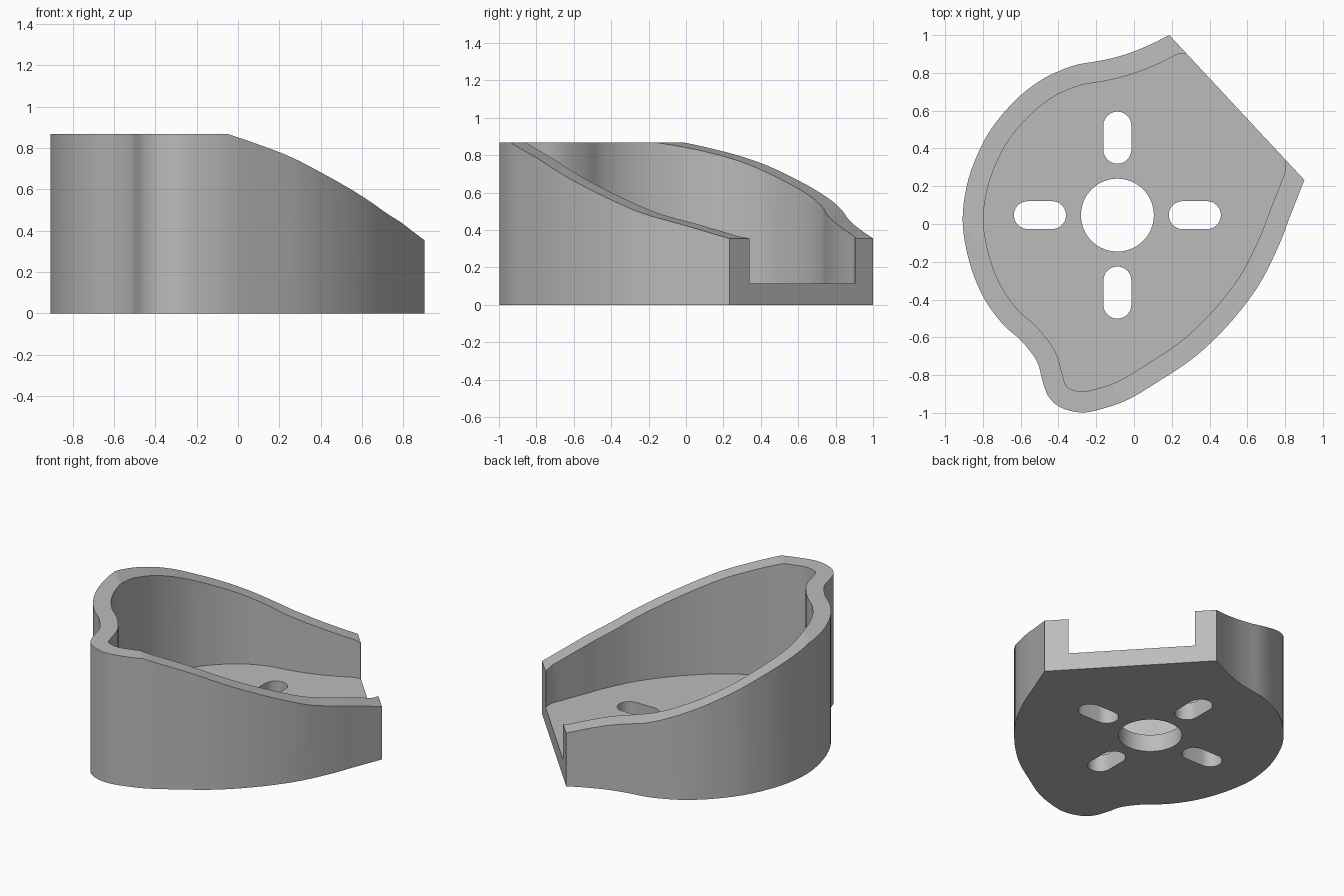
import bpy, bmesh, math
from mathutils import Vector

if "Cube" in bpy.data.objects:
    bpy.data.objects.remove(bpy.data.objects["Cube"])

WALL, FLOOR, HEIGHT = 0.11, 0.115, 0.867
CENTRE = Vector((-0.088, 0.047))
OPEN_DIR = Vector((0.735, 0.678))      # direction the open side faces
SIDE_DIR = Vector((0.678, -0.735))     # direction along the open side

# Outline of the cup, from one end of the open side round to the other
OUTLINE = [(.187, 1), (.08, .947), (-.05, .896), (-.18, .864), (-.29, .846),
           (-.385, .815), (-.5, .757), (-.63, .653), (-.765, .49), (-.86, .29),
           (-.902, .106), (-.902, -.053), (-.86, -.24), (-.79, -.4),
           (-.695, -.53), (-.595, -.62), (-.515, -.725), (-.487, -.82),
           (-.455, -.91), (-.39, -.97), (-.278, -.998), (-.156, -.975),
           (-.024, -.926), (.135, -.83), (.294, -.725), (.426, -.61),
           (.558, -.465), (.675, -.3), (.77, -.106), (.823, .032), (.902, .233)]
# Height of the rim against distance along OPEN_DIR
RIM = [(-.67, .867), (-.37, .774), (-.13, .68), (.18, .56), (.37, .488),
       (.56, .434), (.818, .355)]


def smooth_path(points, steps=4):
    """Catmull-Rom curve through the points."""
    p = [Vector(q) for q in points]
    p = [2 * p[0] - p[1]] + p + [2 * p[-1] - p[-2]]
    path = []
    for a, b, c, d in zip(p, p[1:], p[2:], p[3:]):
        for i in range(steps):
            t = i / steps
            path.append(0.5 * (2 * b + (c - a) * t + (2 * a - 5 * b + 4 * c - d) * t**2
                               + (3 * b - a - 3 * c + d) * t**3))
    return path + [p[-2]]


def inset_path(path, dist):
    """Parallel curve on the inner side, without folded points."""
    result = []
    for i, p in enumerate(path):
        t = (path[min(i + 1, len(path) - 1)] - path[max(i - 1, 0)]).normalized()
        q = p + dist * Vector((-t.y, t.x))
        if min((q - o).length for o in path) > dist * 0.97:
            result.append(q)
    return result


def prism(name, corners, direction):
    """Solid made by sweeping a flat polygon along a direction."""
    bm = bmesh.new()
    face = bm.faces.new([bm.verts.new(c) for c in corners])
    swept = bmesh.ops.extrude_face_region(bm, geom=[face])["geom"]
    bmesh.ops.translate(bm, vec=direction,
                        verts=[v for v in swept if isinstance(v, bmesh.types.BMVert)])
    bmesh.ops.recalc_face_normals(bm, faces=bm.faces)
    mesh = bpy.data.meshes.new(name)
    bm.to_mesh(mesh)
    bm.free()
    obj = bpy.data.objects.new(name, mesh)
    bpy.context.collection.objects.link(obj)
    return obj


def upright(name, path, z0, z1):
    return prism(name, [(p.x, p.y, z0) for p in path], Vector((0, 0, z1 - z0)))


def slot_path(centre, angle, radius, half, n=16):
    """Round-ended slot; a half length of zero gives a circle."""
    u = Vector((math.cos(angle), math.sin(angle)))
    w = Vector((-u.y, u.x))
    path = []
    for side in (1, -1):
        for i in range(n + (half > 0)):
            a = -math.pi / 2 + math.pi * i / n
            path.append(centre + side * (u * (half + radius * math.cos(a))
                                         + w * radius * math.sin(a)))
    return path


def cut(obj, cutter):
    mod = obj.modifiers.new("cut", "BOOLEAN")
    mod.operation, mod.solver, mod.object = "DIFFERENCE", "EXACT", cutter
    bpy.context.view_layer.objects.active = obj
    bpy.ops.object.modifier_apply(modifier=mod.name)
    bpy.data.objects.remove(cutter)


# Solid body
outer = smooth_path(OUTLINE)
cup = upright("open_cup", outer, 0, HEIGHT)

# Cavity, running out through the open side
inner = inset_path(outer, WALL)
ends = [Vector((.80, .335)), Vector((.275, .903))]
cavity = inner + [ends[0], ends[0] + OPEN_DIR * .3, ends[1] + OPEN_DIR * .3, ends[1]]
cut(cup, upright("cavity_cutter", cavity, FLOOR, 1.2))

# Sloping rim
last = Vector(RIM[-1]) + (Vector(RIM[-1]) - Vector(RIM[-2])) * .5
profile = smooth_path(RIM) + [last, Vector((last.x, 1.3)), Vector((RIM[0][0], 1.3))]
corners = [(*(OPEN_DIR * p.x - SIDE_DIR * 2), p.y) for p in profile]
cut(cup, prism("rim_cutter", corners, Vector((*(SIDE_DIR * 4), 0))))

# Central hole and four slots
cut(cup, upright("hole_cutter", slot_path(CENTRE, 0, .193, 0, 32), -.2, .4))
for k in range(4):
    a = k * math.pi / 2
    spot = CENTRE + .41 * Vector((math.cos(a), math.sin(a)))
    cut(cup, upright("slot_cutter", slot_path(spot, a, .074, .064), -.2, .4))

# Material and shading
grey = bpy.data.materials.new("plain_grey")
grey.use_nodes = True
colour = (.5, .5, .5, 1)
grey.diffuse_color = colour
grey.node_tree.nodes["Principled BSDF"].inputs["Base Color"].default_value = colour
cup.data.materials.clear()
cup.data.materials.append(grey)
bpy.ops.object.select_all(action="DESELECT")
cup.select_set(True)
bpy.context.view_layer.objects.active = cup
bpy.ops.object.shade_smooth_by_angle(angle=math.radians(30))
